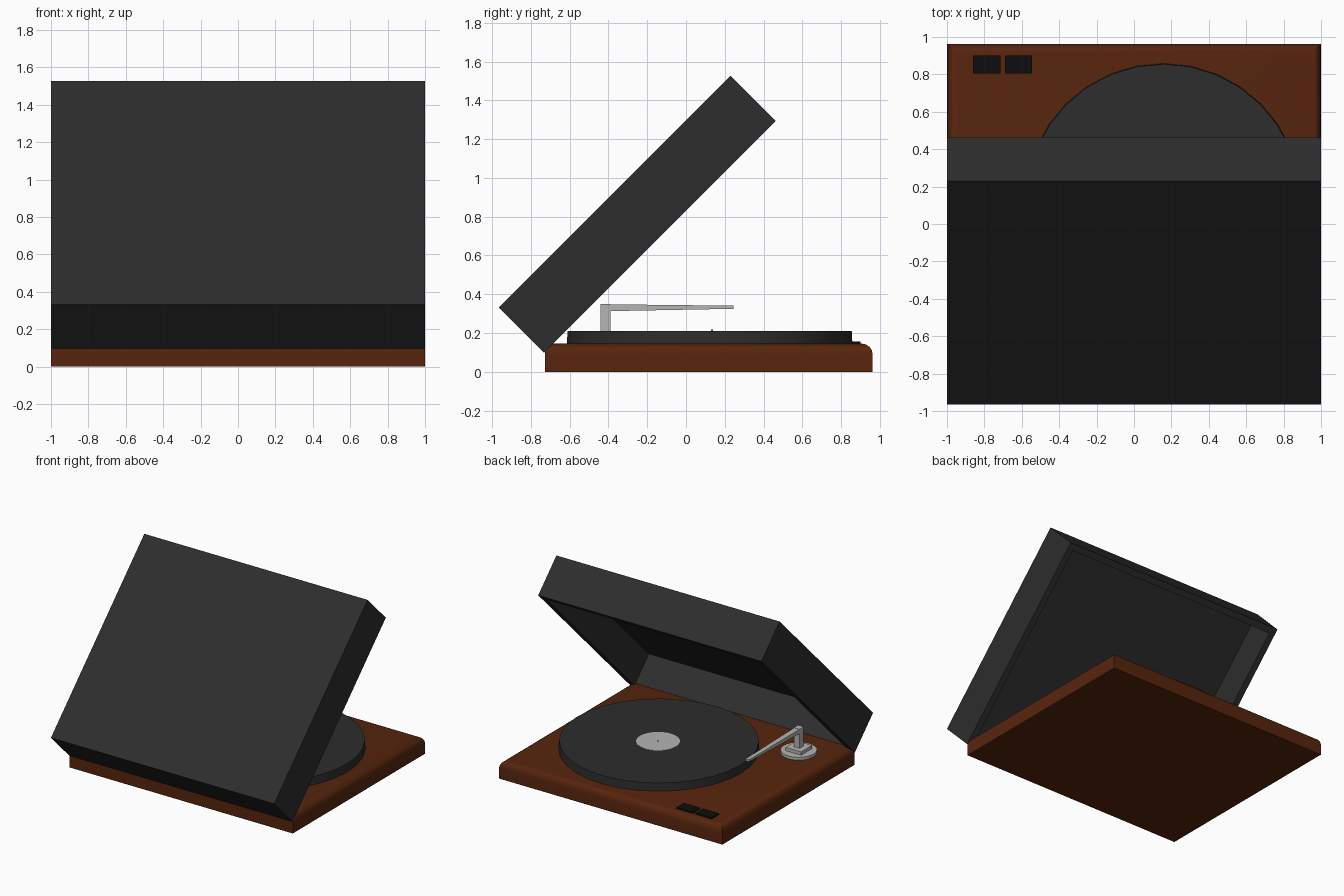
import bpy, bmesh, math
from mathutils import Matrix

if "Cube" in bpy.data.objects:
    bpy.data.objects.remove(bpy.data.objects["Cube"])


def material(name, rgb):
    m = bpy.data.materials.new(name)
    m.diffuse_color = (*rgb, 1)
    m.use_nodes = True
    m.node_tree.nodes["Principled BSDF"].inputs["Base Color"].default_value = m.diffuse_color
    return m


WOOD = material("walnut", (0.093, 0.018, 0.004))
DARK = material("dark_plastic", (0.026, 0.026, 0.026))
BLACK = material("black", (0.004, 0.004, 0.004))
METAL = material("metal", (0.46, 0.46, 0.46))


def finish(name, bm, mat=None, smooth=False):
    bmesh.ops.recalc_face_normals(bm, faces=bm.faces[:])
    me = bpy.data.meshes.new(name)
    bm.to_mesh(me)
    bm.free()
    ob = bpy.data.objects.new(name, me)
    bpy.context.collection.objects.link(ob)
    if mat:
        me.materials.append(mat)
    if smooth:
        bpy.context.view_layer.objects.active = ob
        ob.select_set(True)
        bpy.ops.object.shade_smooth_by_angle(angle=math.radians(35))
        ob.select_set(False)
    return ob


def box_bm(x0, x1, y0, y1, z0, z1):
    bm = bmesh.new()
    bmesh.ops.create_cube(bm, size=1)
    for v in bm.verts:
        v.co = (x1 if v.co.x > 0 else x0, y1 if v.co.y > 0 else y0, z1 if v.co.z > 0 else z0)
    return bm


def disc(name, x, y, r0, r1, z0, z1, sides, mat=None):
    bm = bmesh.new()
    bmesh.ops.create_cone(bm, cap_ends=True, segments=sides, radius1=r0, radius2=r1, depth=z1 - z0,
                          matrix=Matrix.Translation((x, y, (z0 + z1) / 2)))
    return finish(name, bm, mat, smooth=True)


# Wooden plinth, rounded along the control edge and both sides, square at the hinge
bm = box_bm(-1, 1, -0.727, 0.963, 0, 0.145)
edges = [e for e in bm.edges if all(v.co.z > 0.1 for v in e.verts)
         and not all(v.co.y < 0 for v in e.verts)]
bmesh.ops.bevel(bm, geom=edges, offset=0.055, offset_type='OFFSET', segments=4,
                profile=0.5, affect='EDGES', clamp_overlap=True)
finish("plinth", bm, WOOD, smooth=True)

# Hollow lid, propped open at 45 degrees about its hinge edge
bm = box_bm(-1, 1, 0, 1.69, 0, 0.33)
opening = next(f for f in bm.faces if all(v.co.z < 0.01 for v in f.verts))
bmesh.ops.inset_region(bm, faces=[opening], thickness=0.07)
inner = bmesh.ops.extrude_discrete_faces(bm, faces=[opening])["faces"][0]
bmesh.ops.translate(bm, verts=inner.verts[:], vec=(0, 0, 0.262))
bm.transform(Matrix.Translation((0, -0.732, 0.098)) @ Matrix.Rotation(math.radians(45), 4, 'X'))
finish("lid", bm, DARK)

# Platter, centre label and spindle
PX, PY = 0.157, 0.122
disc("platter", PX, PY, 0.737, 0.733, 0.14, 0.21, 32, DARK)
disc("record_label", PX, PY + 0.012, 0.162, 0.162, 0.205, 0.2115, 32, METAL)
disc("spindle", PX, PY + 0.012, 0.005, 0.004, 0.205, 0.218, 8, METAL)

# Tonearm: round foot, square plinth, post and tapered arm
AX, AY = -0.72, -0.415
disc("tonearm_foot", AX, AY, 0.134, 0.134, 0.14, 0.168, 24, METAL)
finish("tonearm_block", box_bm(AX - 0.07, AX + 0.07, AY - 0.07, AY + 0.07, 0.16, 0.195), METAL)
finish("tonearm_post", box_bm(AX - 0.026, AX + 0.026, AY - 0.026, AY + 0.026, 0.19, 0.35), METAL)
bm = box_bm(AX - 0.024, AX + 0.024, AY + 0.02, 0.245, 0.313, 0.348)
for v in bm.verts:
    if v.co.y > 0:
        v.co.x = AX + (v.co.x - AX) * 0.65
        v.co.z = 0.341 if v.co.z > 0.33 else 0.325
finish("tonearm", bm, METAL)

# Two push buttons
for i, x in enumerate((-0.86, -0.69)):
    finish(f"button_{i + 1}", box_bm(x, x + 0.145, 0.805, 0.9, 0.13, 0.156), BLACK)
